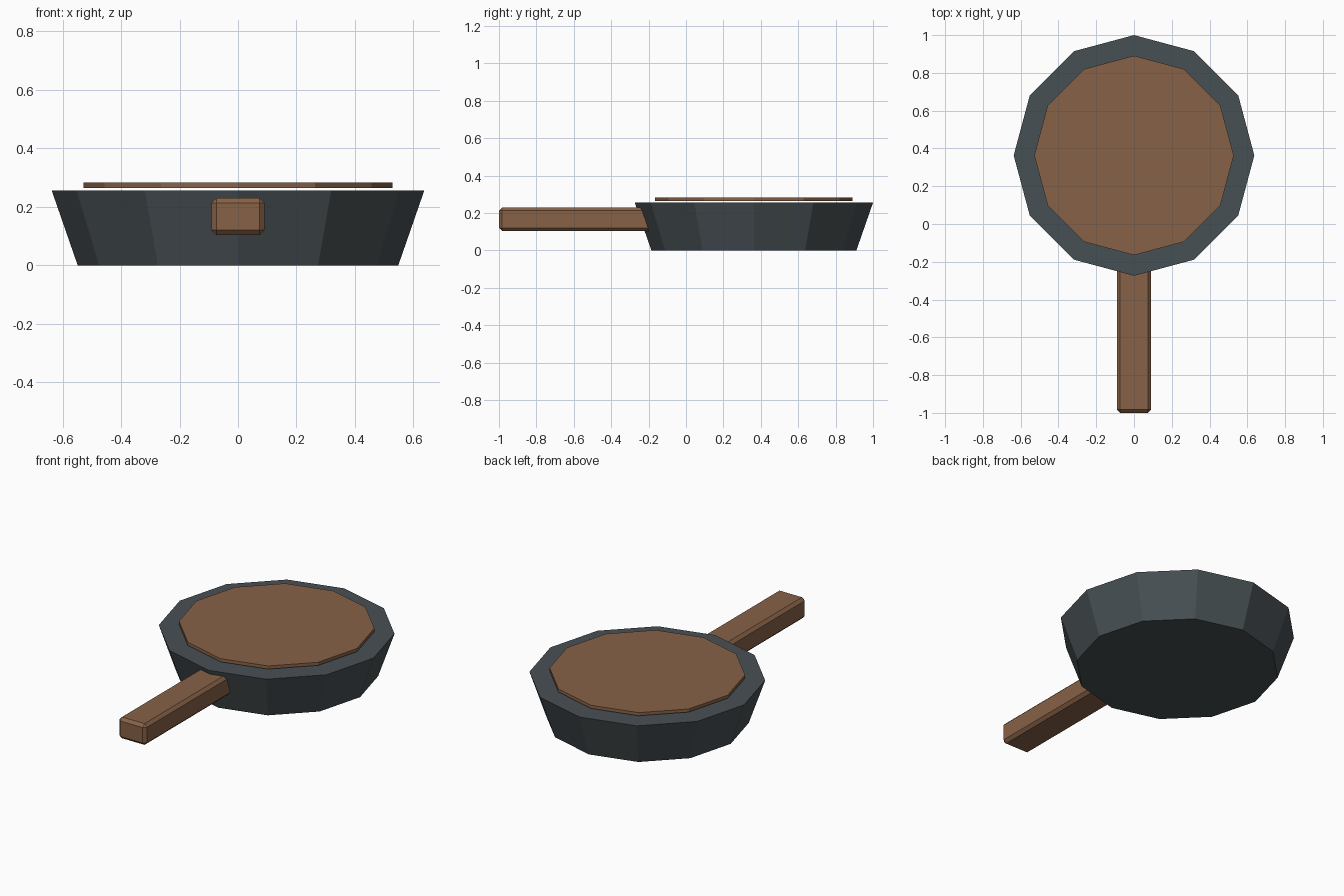
import bpy
import bmesh
from math import pi
from mathutils import Matrix

cube = bpy.data.objects.get("Cube")
if cube:
    bpy.data.objects.remove(cube, do_unlink=True)


def make_material(name, rgb):
    mat = bpy.data.materials.new(name)
    mat.use_nodes = True
    mat.diffuse_color = (*rgb, 1)
    mat.node_tree.nodes["Principled BSDF"].inputs["Base Color"].default_value = (*rgb, 1)
    return mat


def add_object(name, bm, mat):
    mesh = bpy.data.meshes.new(name)
    bm.to_mesh(mesh)
    bm.free()
    mesh.materials.append(mat)
    obj = bpy.data.objects.new(name, mesh)
    bpy.context.collection.objects.link(obj)
    return obj


def twelve_sided(name, r_bottom, r_top, z0, z1, mat):
    """Solid twelve-sided frustum centred on the pan axis."""
    bm = bmesh.new()
    bmesh.ops.create_cone(bm, cap_ends=True, segments=12, radius1=r_bottom, radius2=r_top,
                          depth=z1 - z0,
                          matrix=Matrix.Translation((0, PAN_Y, (z0 + z1) / 2)))
    return add_object(name, bm, mat)


PAN_Y = 0.363
iron = make_material("dark slate iron", (0.064, 0.08, 0.087))
wood = make_material("brown", (0.245, 0.122, 0.063))

# Flared pan body and the thin disc just above its rim
twelve_sided("pan_body", 0.548, 0.637, 0, 0.256, iron)
twelve_sided("top_disc", 0.528, 0.528, 0.265, 0.284, wood)

# Handle: a chamfered bar running into the front of the pan
y0, y1 = -1.0, -0.1
bm = bmesh.new()
bmesh.ops.create_cube(bm, size=1, matrix=Matrix.Translation((0, (y0 + y1) / 2, 0.167))
                      @ Matrix.Diagonal((0.182, y1 - y0, 0.126, 1)))
handle = add_object("handle", bm, wood)
chamfer = handle.modifiers.new("chamfer", 'BEVEL')
chamfer.width = 0.017
chamfer.segments = 1
